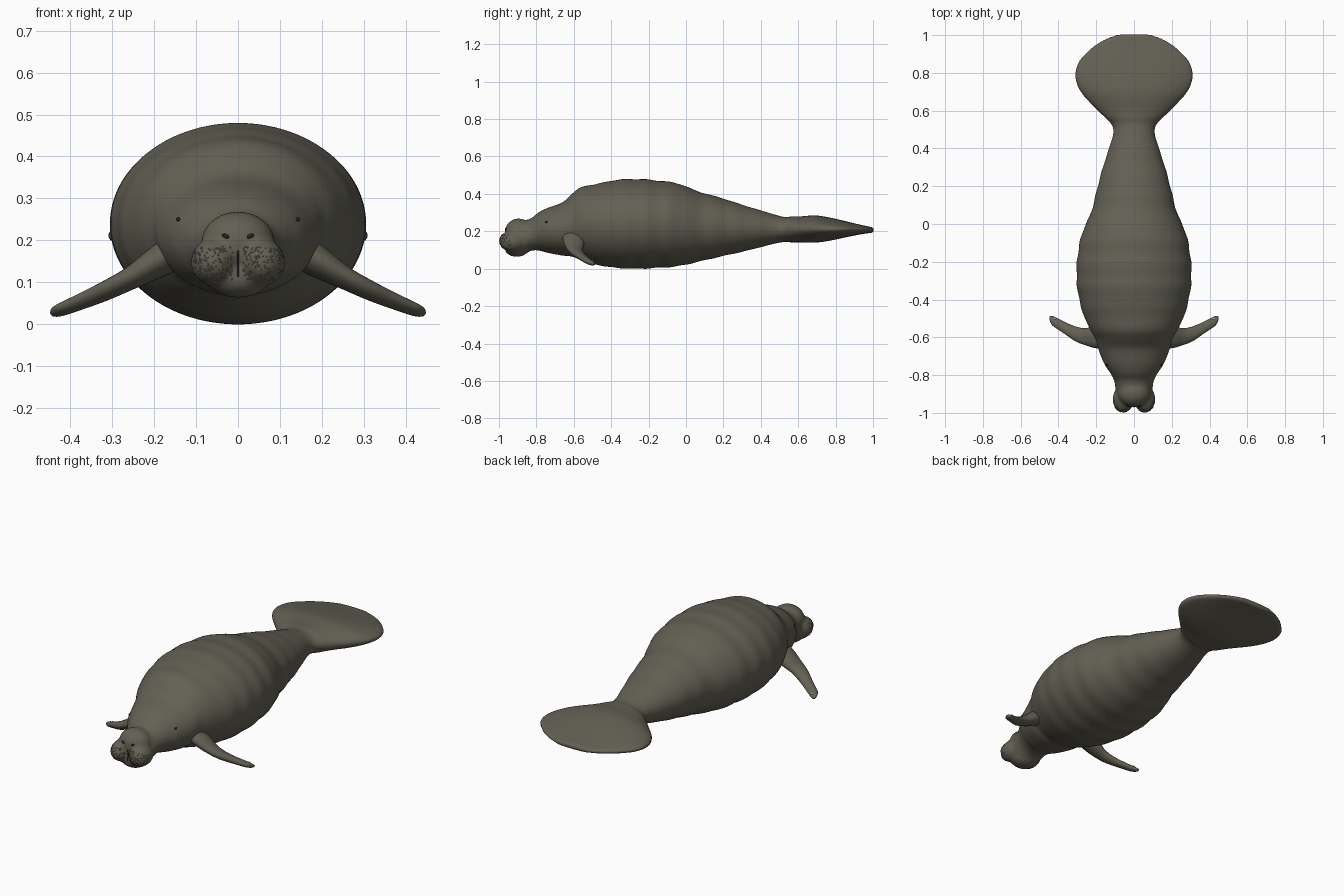
import bpy, bmesh, math, random
from mathutils import Vector, Matrix

if "Cube" in bpy.data.objects:
    bpy.data.objects.remove(bpy.data.objects["Cube"])

random.seed(4)


def material(name, rgb):
    m = bpy.data.materials.new(name)
    m.diffuse_color = (*rgb, 1)
    m.use_nodes = True
    m.node_tree.nodes["Principled BSDF"].inputs["Base Color"].default_value = m.diffuse_color
    return m


SKIN = material("grey brown skin", (0.125, 0.117, 0.088))
DARK = material("dark eye", (0.02, 0.018, 0.014))
NAIL = material("pale nail", (0.42, 0.40, 0.34))
BRISTLE = material("tan bristle", (0.25, 0.22, 0.15))


def finish(name, bm, mat):
    bmesh.ops.recalc_face_normals(bm, faces=bm.faces)
    me = bpy.data.meshes.new(name)
    bm.to_mesh(me)
    bm.free()
    me.materials.append(mat)
    me.shade_smooth()
    ob = bpy.data.objects.new(name, me)
    bpy.context.collection.objects.link(ob)
    return ob


def ellipsoid(bm, centre, radii, rot=Matrix(), seg=24):
    mat = Matrix.Translation(centre) @ rot @ Matrix.Diagonal((*radii, 1))
    bmesh.ops.create_uvsphere(bm, u_segments=seg, v_segments=max(4, seg // 2), radius=1, matrix=mat)


def spline(rows, steps):
    """Catmull-Rom interpolation through rows of numbers."""
    pts = [Vector(r) for r in rows]
    pts = [pts[0]] + pts + [pts[-1]]
    out = []
    for i in range(1, len(pts) - 2):
        a, b, c, d = pts[i - 1:i + 3]
        for k in range(steps):
            t = k / steps
            out.append(0.5 * (2 * b + (c - a) * t + (2 * a - 5 * b + 4 * c - d) * t * t
                              + (3 * b - a - 3 * c + d) * t ** 3))
    return out + [pts[-1]]


def loft(bm, rings):
    loops = [[bm.verts.new(p) for p in ring] for ring in rings]
    n = len(loops[0])
    for a, b in zip(loops, loops[1:]):
        for i in range(n):
            bm.faces.new((a[i], a[(i + 1) % n], b[(i + 1) % n], b[i]))
    bm.faces.new(loops[0])
    bm.faces.new(loops[-1])


# Body stations: y, half width, bottom z, top z
BODY = [(-0.95, .06, .10, .23), (-0.88, .095, .075, .255), (-0.83, .105, .095, .268),
        (-0.79, .125, .098, .30), (-0.74, .158, .085, .325), (-0.66, .19, .07, .355),
        (-0.61, .203, .065, .40), (-0.56, .232, .045, .437), (-0.48, .268, .022, .452),
        (-0.39, .292, .006, .472), (-0.28, .305, .0, .48), (-0.16, .298, .004, .472),
        (-0.04, .272, .014, .455), (0.06, .228, .036, .415), (0.2, .192, .068, .375),
        (0.3, .165, .09, .342), (0.4, .133, .115, .312), (0.48, .11, .135, .288),
        (0.53, .122, .143, .276), (0.6, .192, .146, .274), (0.69, .276, .144, .28),
        (0.77, .311, .155, .268), (0.85, .298, .172, .25), (0.92, .24, .186, .233),
        (0.97, .172, .194, .222), (1.004, .09, .198, .216)]

# Body, tail paddle and muzzle merged into one skin
bm = bmesh.new()
rings = []
for y, w, zb, zt in spline(BODY, 5):
    fold = 1 + 0.010 * math.sin(y * 52) * max(0, 1 - abs((y + 0.05) / 0.5) ** 4)
    flat = 1 + 0.35 * min(1, max(0, (y - 0.48) / 0.12))      # lens section in the paddle
    c, h = (zb + zt) / 2, (zt - zb) / 2 * fold
    ring = []
    for i in range(64):
        a = 2 * math.pi * i / 64
        s = math.sin(a)
        z = h * math.copysign(abs(s) ** flat, s)
        if y > 0.55:
            z += math.copysign(0.005, s) if abs(s) > 0.01 else 0
        ring.append((w * fold * math.cos(a), y, c + z))
    rings.append(ring)
loft(bm, rings)
ellipsoid(bm, (0, -.895, .195), (.088, .075, .074))          # nose
ellipsoid(bm, (0, -.905, .108), (.075, .065, .045))          # chin
for s in (-1, 1):
    ellipsoid(bm, (s * .057, -.927, .148), (.056, .073, .057))   # whisker pads
body = finish("body", bm, SKIN)
rm = body.modifiers.new("merge", 'REMESH')
rm.mode = 'VOXEL'
rm.voxel_size = 0.009
rm.use_smooth_shade = True
sm = body.modifiers.new("soften", 'SMOOTH')
sm.factor = 0.5
sm.iterations = 5

# Flipper stations: x, y, z, half chord, half thickness
FLIPPER = [(.14, -.60, .18, .066, .045), (.21, -.602, .138, .06, .034), (.26, -.598, .108, .05, .026),
           (.32, -.578, .078, .046, .022), (.38, -.543, .052, .038, .018), (.42, -.52, .036, .034, .015),
           (.438, -.512, .030, .026, .011), (.445, -.508, .027, .010, .005)]
chord = Vector((.22, .95, -.28)).normalized()
up = Vector((.45, .12, .88)).normalized()
for s, side in ((-1, "left"), (1, "right")):
    bm = bmesh.new()
    rings = []
    for x, y, z, c, t in spline(FLIPPER, 4):
        ring = []
        for i in range(24):
            a = 2 * math.pi * i / 24
            p = Vector((x, y, z)) + chord * c * math.cos(a) + up * t * math.sin(a)
            ring.append((s * p.x, p.y, p.z))
        rings.append(ring)
    loft(bm, rings)
    finish(side + "_flipper", bm, SKIN)
    # Nails along the flipper tip
    bm = bmesh.new()
    for k in (-1, 0, 1):
        p = Vector((.418, -.520, .047)) + chord * .019 * k - up * .002 * abs(k)
        ellipsoid(bm, (s * p.x, p.y, p.z), (.010, .007, .005), Matrix.Rotation(s * .45, 4, 'Y'), 12)
    finish(side + "_nails", bm, NAIL)

# Face details are dropped onto the finished skin
bpy.context.view_layer.update()
skin = body.evaluated_get(bpy.context.evaluated_depsgraph_get())


def on_face(x, z):
    hit, loc, nor, _ = skin.ray_cast(Vector((x, -2, z)), Vector((0, 1, 0)))
    return (loc, nor) if hit else (None, None)


eyes, nostrils, bristles, mouth = (bmesh.new() for _ in range(4))
for s in (-1, 1):
    for bm, x, z, r in ((eyes, .142, .25, (.006, .008, .005)), (nostrils, .029, .21, (.010, .006, .005))):
        loc, nor = on_face(s * x, z)
        if loc:
            ellipsoid(bm, loc, r, Matrix.Rotation(-s * .4, 4, 'Y'), 12)
    # Bristles scattered over the whisker pads
    for _ in range(170):
        loc, nor = on_face(s * random.uniform(.012, .112), random.uniform(.105, .185))
        if loc and loc.y < -.87:
            bmesh.ops.create_icosphere(bristles, subdivisions=1, radius=.0022,
                                       matrix=Matrix.Translation(loc))
# Upright cleft between the pads
for k in range(9):
    loc, nor = on_face(0, .118 + k * .0065)
    if loc:
        ellipsoid(mouth, loc, (.003, .004, .006), seg=10)
finish("eyes", eyes, DARK)
finish("nostrils", nostrils, DARK)
finish("mouth_cleft", mouth, DARK)
finish("bristles", bristles, BRISTLE)
